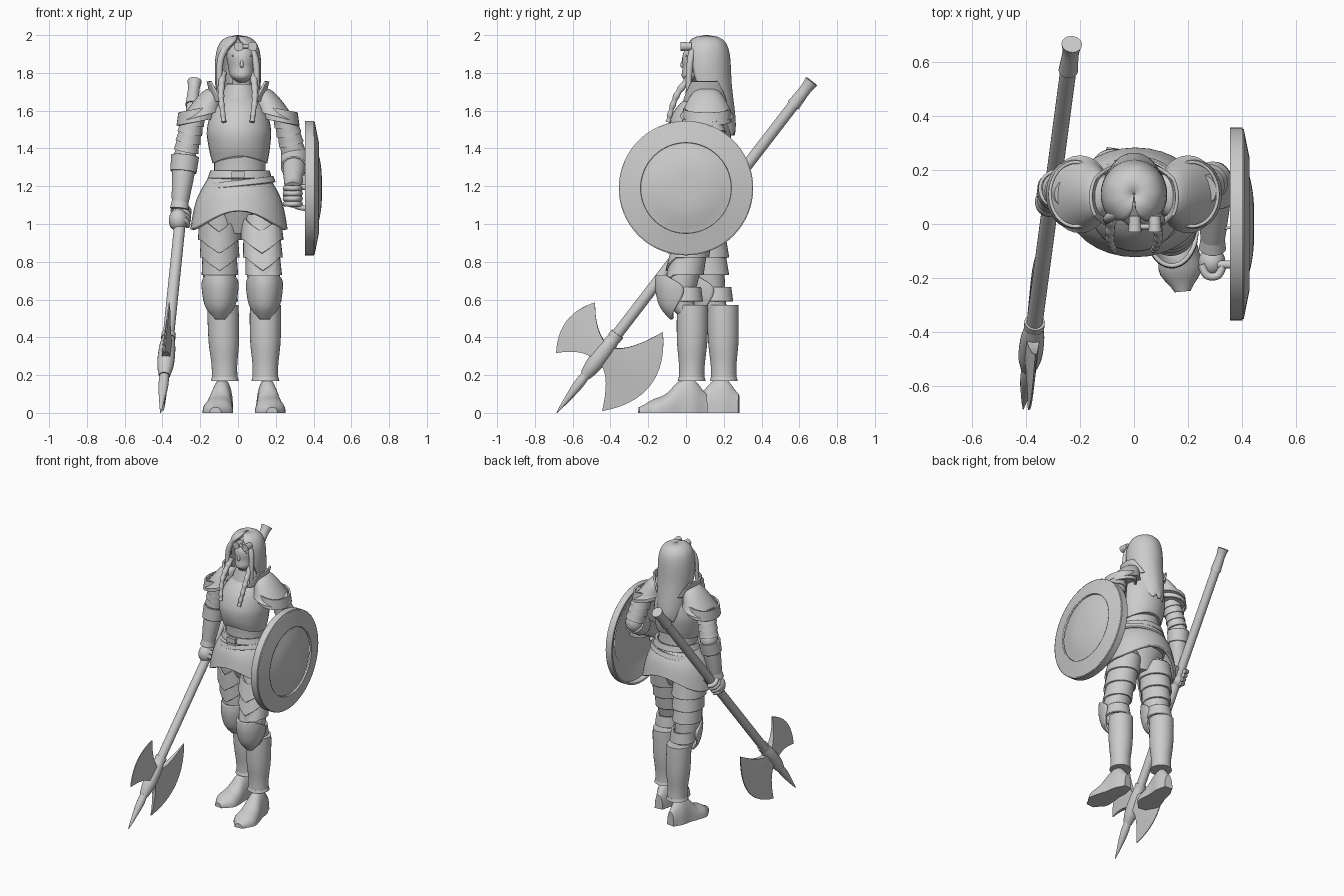
import bpy, bmesh, math
from math import sin, cos, pi, sqrt
from mathutils import Vector

cube = bpy.data.objects.get("Cube")
if cube:
    bpy.data.objects.remove(cube, do_unlink=True)

grey = bpy.data.materials.new("plain grey")
grey.use_nodes = True
grey.diffuse_color = (.6, .6, .6, 1)
grey.node_tree.nodes["Principled BSDF"].inputs["Base Color"].default_value = grey.diffuse_color


def finish(part, name):
    part.name = name
    part.data.materials.append(grey)
    bpy.ops.object.select_all(action='DESELECT')
    part.select_set(True)
    bpy.context.view_layer.objects.active = part
    bpy.ops.object.shade_smooth_by_angle(angle=math.radians(40))


def skin(name, rows, wrap=True, caps=True, thick=0):
    """Bridge rows of points into one surface."""
    bm = bmesh.new()
    grid = [[bm.verts.new(point) for point in row] for row in rows]
    count = len(grid[0])
    for low, high in zip(grid, grid[1:]):
        for i in range(count if wrap else count - 1):
            j = (i + 1) % count
            bm.faces.new((low[i], low[j], high[j], high[i]))
    if caps:
        bm.faces.new(grid[0])
        bm.faces.new(grid[-1])
    bmesh.ops.recalc_face_normals(bm, faces=bm.faces)
    mesh = bpy.data.meshes.new(name)
    bm.to_mesh(mesh)
    bm.free()
    part = bpy.data.objects.new(name, mesh)
    bpy.context.collection.objects.link(part)
    finish(part, name)
    if thick:
        solid = part.modifiers.new("thickness", 'SOLIDIFY')
        solid.thickness = thick
        solid.offset = 0


def spline(values, t):
    """Smooth curve through evenly spaced values, or a rule of t."""
    if callable(values):
        return values(t)
    last = len(values) - 1
    if not last:
        return values[0]
    i = min(int(t * last), last - 1)
    f = t * last - i
    a, b, c, d = (values[max(0, min(last, i + k))] for k in (-1, 0, 1, 2))
    return b + ((c - a) * f + (a * 2 - b * 5 + c * 4 - d) * f ** 2 + (b * 3 - a - c * 3 + d) * f ** 3) / 2


def loft(name, path, radii, depth=1, upright=True, spread=None, facing=0,
         lift=None, thick=0, steps=16, seg=32):
    """Rings along a path; upright rings stay level, and a spread opens them into plates."""
    path = [Vector(point) for point in path]
    rows = []
    for step in range(steps + 1):
        t = step / steps
        centre, r = spline(path, t), spline(radii, t)
        side, front = Vector((1, 0, 0)), Vector((0, -1, 0))
        if not upright:
            ahead = spline(path, min(1, t + .01)) - spline(path, max(0, t - .01))
            side = ahead.cross(Vector((0, 1, .3))).normalized()
            front = side.cross(ahead).normalized()
        half = spline(spread, t) if spread else pi
        row = []
        for k in range(seg + 1 if spread else seg):
            a = facing + half * (2 * k / seg - 1)
            rise = Vector((0, 0, lift(a, t) if lift else 0))
            row.append(centre + side * r * sin(a) + front * r * depth * cos(a) + rise)
        rows.append(row)
    skin(name, rows, wrap=not spread, caps=not (spread or thick), thick=thick)


def tube(name, path, radii, **options):
    loft(name, path, radii, upright=False, **options)


def ball(name, centre, size):
    bpy.ops.mesh.primitive_uv_sphere_add(segments=24, ring_count=16, radius=1, location=centre, scale=size)
    finish(bpy.context.object, name)


def block(name, centre, size):
    bpy.ops.mesh.primitive_cube_add(size=1, location=centre, scale=size)
    finish(bpy.context.object, name)


# Torso, belts and skirt
loft("waist", [(.01, .08, 1.1), (.01, .07, 1.4)], [.17, .138, .14], depth=.9)
loft("breastplate", [(.01, .07, 1.34), (.005, .07, 1.5), (.01, .1, 1.7)], [.145, .162, .17, .14, .06],
     lift=lambda a, t: .02 * cos(2 * a) * max(0, 1 - 3 * t))
loft("upper_belt", [(.01, .08, 1.24), (.01, .08, 1.28)], [.16, .148], depth=.9, thick=.02)
loft("lower_belt", [(.01, .08, 1.2), (.01, .08, 1.23)], [.18, .168], depth=.9, thick=.02,
     lift=lambda a, t: .02 * sin(a))
loft("skirt", [(.005, .08, 1.24), (.005, .08, .97)], [.155, .222, .248], depth=.78, thick=.02,
     lift=lambda a, t: .1 * t * abs(cos(a)) ** 3)
loft("hips", [(0, .08, .95), (0, .08, 1.15)], [.08, .18], depth=.8)
for name, z in (("upper_buckle", 1.26), ("lower_buckle", 1.215)):
    block(name, (0, -.072, z), (.07, .02, .035))
loft("gorget", [(.01, .1, 1.65), (.01, .09, 1.74)], [.1, .065], thick=.015)

# Head and face
face = .02
loft("neck", [(face, .1, 1.65), (face, .09, 1.8)], [.05])
loft("head", [(face, .04, 1.75), (face, .08, 1.83), (face, .1, 1.98)], [.02, .06, .072, .078, .02], depth=1.35)
tube("nose", [(face, 0, 1.89), (face, -.022, 1.84), (face, 0, 1.835)], [.005, .009, .005], seg=12)
ball("lips", (face, 0, 1.8), (.02, .01, .007))
tube("goggle_bridge", [(0, -.01, 1.94), (.08, -.01, 1.94)], [.01], seg=12)

# Hair shell, open over the face
loft("hair", [(0, .11, 1.99), (0, .115, 1.75), (0, .18, 1.48)],
     lambda t: .118 * sqrt(1.001 - (1 - t) ** 7) * (1 - .45 * t ** 3), depth=1.05,
     spread=[3.1, 2.35, 2.05, 1.6, 1.2], facing=pi, thick=.02, steps=30,
     lift=lambda a, t: .01 * t * sin(9 * a))

for name, s in (("left", 1), ("right", -1)):
    ball(name + "_eye", (face + s * .03, 0, 1.87), (.014, .008, .005))
    tube(name + "_brow", [(face + s * .01, -.006, 1.89), (face + s * .05, .004, 1.89)], [.005], seg=8)
    lens = .04 + s * .037
    tube(name + "_goggle", [(lens, .03, 1.94), (lens, -.03, 1.94)], [.02, .025])
    tube(name + "_braid", [(s * .08, .04, 1.8), (s * .09, -.05, 1.68), (s * .075, -.095, 1.54)],
         lambda t: .02 - .008 * t + .002 * sin(40 * t), steps=40, seg=12)
    tube(name + "_face_lock", [(s * .02, .06, 1.975), (s * .09, .025, 1.88), (s * .1, .01, 1.68)],
         [.014, .018, .012])
    # Shoulder armour in two layers
    loft(name + "_pauldron", [(s * .13, .11, 1.72), (s * .2, .11, 1.57)],
         lambda t: .01 + .105 * sqrt(t), depth=1.25, lift=lambda a, t: -s * .03 * t * sin(a))
    loft(name + "_pauldron_lame", [(s * .215, .11, 1.61), (s * .22, .11, 1.54)],
         [.095, .1], depth=1.25, thick=.012, lift=lambda a, t: -s * .02 * sin(a))
    loft(name + "_neck_guard", [(s * .05, .1, 1.65), (s * .075, .1, 1.755)], [.085], depth=1.4,
         spread=[1.2, .6], facing=s * pi / 2, thick=.012)

# Arms
for name, shoulder, elbow, wrist in (
        ("left", (.24, .12, 1.6), (.3, .17, 1.35), (.29, -.09, 1.18)),
        ("right", (-.23, .11, 1.6), (-.28, .13, 1.36), (-.31, .09, 1.08))):
    shoulder, elbow, wrist = Vector(shoulder), Vector(elbow), Vector(wrist)
    for i in range(4):
        ends = [shoulder.lerp(elbow, (i + .5) / 5), shoulder.lerp(elbow, (i + 1.5) / 5)]
        tube(f"{name}_arm_plate_{i + 1}", ends, [.06, .063, .067])
    ball(name + "_elbow_cop", elbow, (.058, .06, .07))
    tube(name + "_forearm", [elbow, wrist], [.055, .06, .05, .04])
    tube(name + "_elbow_band", [elbow, elbow.lerp(wrist, .3)], [.068, .064], thick=.012)
    tube(name + "_cuff", [elbow.lerp(wrist, .85), wrist], [.044, .05])
    ball(name + "_fist", wrist + (wrist - elbow).normalized() * .06, (.05, .055, .06))
for i in range(4):
    z = 1.19 - .028 * i
    tube("left_finger", [(.25, -.15, z), (.27, -.19, z), (.31, -.19, z), (.33, -.15, z)], [.015], seg=10)

# Round shield with grip and strap
tube("shield_grip", [(.39, -.15, 1.2), (.3, -.15, 1.18), (.3, -.15, 1.1), (.39, -.15, 1.08)], [.015], seg=12)
loft("shield_strap", [(.34, .05, 1.21), (.34, .05, 1.26)], [.065], thick=.01)


def disc(name, near, far, radii, thick):
    tube(name, [(near, 0, 1.19), (far, 0, 1.19)], radii, thick=thick, seg=64)


disc("shield_rim", .355, .402, [.35], .012)
disc("shield_flange", .4, .422, [.35, .24], .012)
disc("shield_dome", .41, .444, lambda t: .245 * sqrt(1 - .95 * t), 0)

# Legs, the left one set forward
for name, *joints in (
        ("left", (.12, .06, 1.05), (.14, -.03, .63), (.145, .035, .5), (.145, .03, .17), (.18, -.25, 0)),
        ("right", (-.1, .09, 1.05), (-.095, .13, .63), (-.08, .195, .5), (-.07, .2, .17), (-.12, -.06, 0))):
    hip, knee, calf, ankle, toe = (Vector(joint) for joint in joints)
    loft(name + "_leg", [hip, knee, calf], [.1, .09, .065, .06])
    # Thigh plates with pointed lower edges
    for i in range(3):
        start, r = .1 + .22 * i, .1 - .008 * i
        loft(f"{name}_thigh_plate_{i + 1}", [hip.lerp(knee, start), hip.lerp(knee, start + .27)],
             [r, r * 1.08], depth=1.1, thick=.012, lift=lambda a, t: .02 - .07 * max(0, 1 - abs(a)))
    up = Vector((0, 0, .1))
    loft(name + "_knee_guard", [knee + up, knee - up * 1.3], [.088, .09, .074, .035], depth=1.4,
         spread=[.9, 1.7, 1.4, .7], thick=.015)
    band = knee.lerp(calf, .5)
    loft(name + "_knee_band", [band + up, band + up / 4], [.07, .08], thick=.015)
    loft(name + "_greave", [calf + up * .7, ankle], [.082, .083, .08, .068, .068])
    loft(name + "_greave_hem", [ankle + up * .2, ankle], [.068, .074])
    # Boot, built from arches along the foot
    heel = Vector((ankle.x, ankle.y + .08, 0))
    across = (toe - heel).cross(Vector((0, 0, 1))).normalized()
    arches = []
    for step in range(17):
        t = step / 16
        width = spline([.03, .055, .06, .075, .078, .03], t)
        height = spline([.1, .18, .17, .1, .07, .03], t)
        angles = [pi * k / 16 for k in range(17)]
        arches.append([heel.lerp(toe, t) + across * width * cos(a)
                       + Vector((0, 0, height * abs(sin(a)) ** .8)) for a in angles])
    skin(name + "_boot", arches)

# Long axe, laid out along its own shaft
tip, end = Vector((-.41, -.685, 0)), Vector((-.23, .665, 1.755))
total = (end - tip).length
shaft = (end - tip).normalized()
down = shaft.cross(Vector((1, 0, 0))).normalized()
flat = shaft.cross(down)


def along(name, start, stop, radii):
    tube(name, [tip + shaft * start, tip + shaft * stop], radii, seg=20)


along("axe_spike", 0, .26, [.002, .014, .026, .024])
along("axe_socket", .25, .5, [.03, .044, .044, .034])
along("axe_collar", .5, .53, [.038])
along("axe_shaft", .5, total, [.03])
along("axe_pommel", total - .16, total, [.036, .033, .031, .038])


def blade(name, sign, centre, half, reach, bulge):
    """Plate that fans out from the socket to a curved edge."""
    rows = []
    for step in range(11):
        t = step / 10
        width = .05 + (half - .05) * t ** 2
        across = [k / 8 for k in range(-8, 9)]
        row = [tip + shaft * (.4 + (centre - .4) * t + width * k)
               + down * sign * t * (reach - bulge * k * k) for k in across]
        thick = flat * (.003 + .024 * (1 - t))
        rows.append([point + thick for point in row] + [point - thick for point in reversed(row)])
    skin(name, rows)


blade("axe_large_blade", 1, .42, .265, .305, .12)
blade("axe_small_blade", -1, .42, .17, .255, .06)

# Fingers wrapped round the shaft
for i in range(4):
    grip = tip.lerp(end, .57 + .013 * i)
    turns = [k * pi / 5 for k in range(9)]
    tube("right_finger", [grip + (down * cos(a) + flat * sin(a)) * .042 for a in turns], [.015], seg=10)
